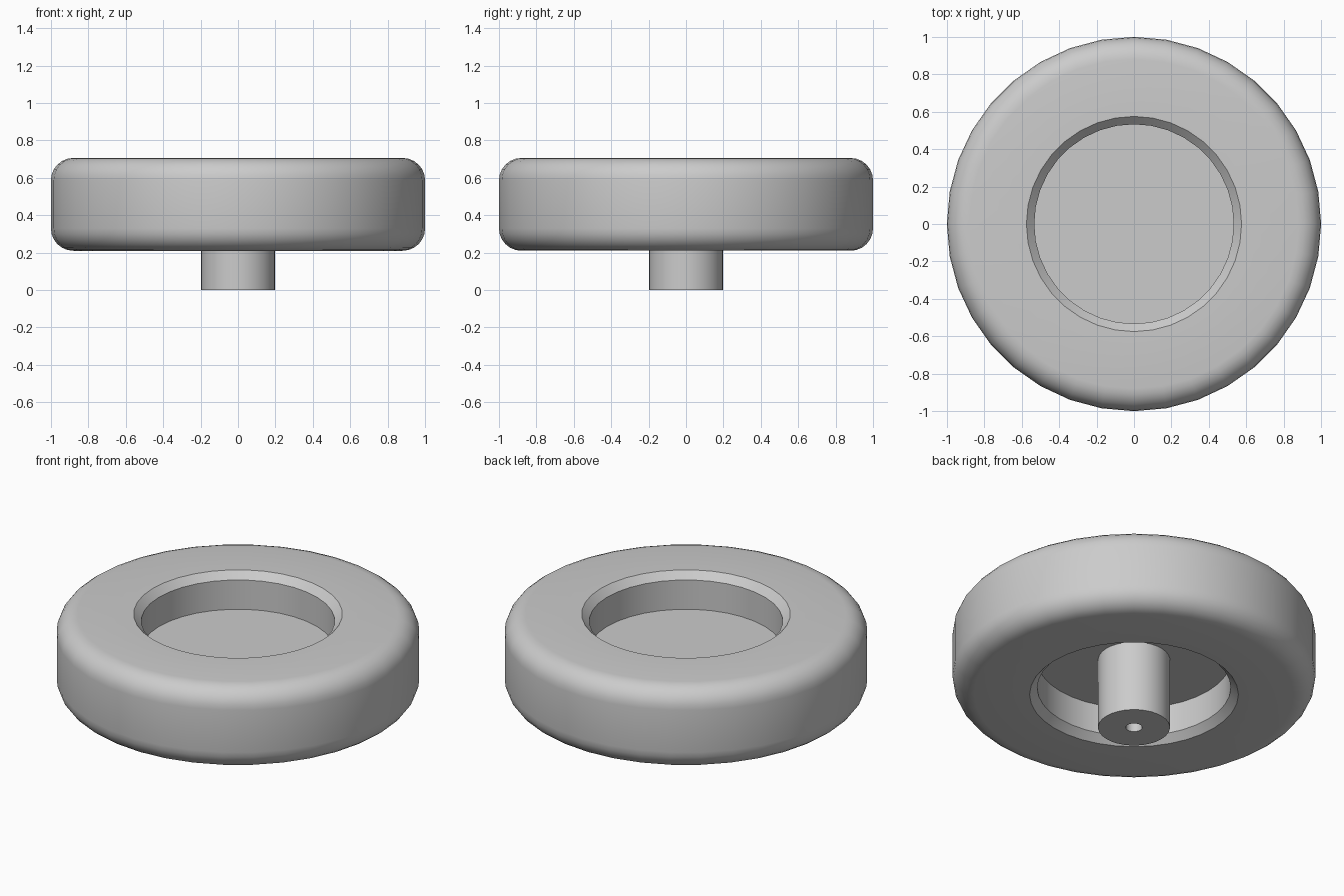
import bpy
import bmesh
from math import pi, sin, cos, radians
from mathutils import Vector

cube = bpy.data.objects.get("Cube")
if cube:
    bpy.data.objects.remove(cube, do_unlink=True)

# Plain grey material shared by every part
grey = bpy.data.materials.new("light_grey")
colour = (0.6, 0.6, 0.6, 1.0)
grey.diffuse_color = colour
grey.use_nodes = True
grey.node_tree.nodes["Principled BSDF"].inputs["Base Color"].default_value = colour


def lathe(name, profile, sides, closed=False):
    """Revolve a (radius, height) profile around the z axis."""
    bm = bmesh.new()
    verts = [bm.verts.new((r, 0, z)) for r, z in profile]
    pairs = list(zip(verts, verts[1:]))
    if closed:
        pairs.append((verts[-1], verts[0]))
    edges = [bm.edges.new(p) for p in pairs]
    bmesh.ops.spin(bm, geom=verts + edges, cent=(0, 0, 0), axis=Vector((0, 0, 1)),
                   angle=2 * pi, steps=sides, use_merge=False)
    bmesh.ops.remove_doubles(bm, verts=bm.verts, dist=1e-4)
    bmesh.ops.recalc_face_normals(bm, faces=bm.faces)
    mesh = bpy.data.meshes.new(name)
    bm.to_mesh(mesh)
    bm.free()
    mesh.materials.append(grey)
    obj = bpy.data.objects.new(name, mesh)
    bpy.context.collection.objects.link(obj)
    bpy.ops.object.select_all(action='DESELECT')
    obj.select_set(True)
    bpy.context.view_layer.objects.active = obj
    bpy.ops.object.shade_smooth_by_angle(angle=radians(30))
    return obj


def fillet(r, z, radius, start, steps=6):
    """Quarter circle of profile points, centred on (r, z)."""
    angles = [start + i * pi / 2 / steps for i in range(steps + 1)]
    return [(r + radius * cos(a), z + radius * sin(a)) for a in angles]


bottom, top = 0.21, 0.706
bore, chamfer, round_r = 0.533, 0.042, 0.12
floor_low, floor_high = 0.43, 0.486

# Tyre ring with rounded shoulders and a chamfered bore
tyre = [(bore, bottom + chamfer), (bore + chamfer, bottom)]
tyre += fillet(1 - round_r, bottom + round_r, round_r, -pi / 2)
tyre += fillet(1 - round_r, top - round_r, round_r, 0)
tyre += [(bore + chamfer, top), (bore, top - chamfer)]
lathe("tyre", tyre, 36, closed=True)

# Thin web closing the bore at mid height
lathe("hub_disc", [(0, floor_low), (bore + 0.02, floor_low),
                   (bore + 0.02, floor_high), (0, floor_high)], 36)

# Axle stub with a blind pin hole in its end
axle, pin = 0.198, 0.045
lathe("axle_stub", [(0, floor_low - 0.02), (pin, floor_low - 0.02), (pin, 0), (axle, 0),
                    (axle, floor_low + 0.02), (0, floor_low + 0.02)], 32)
